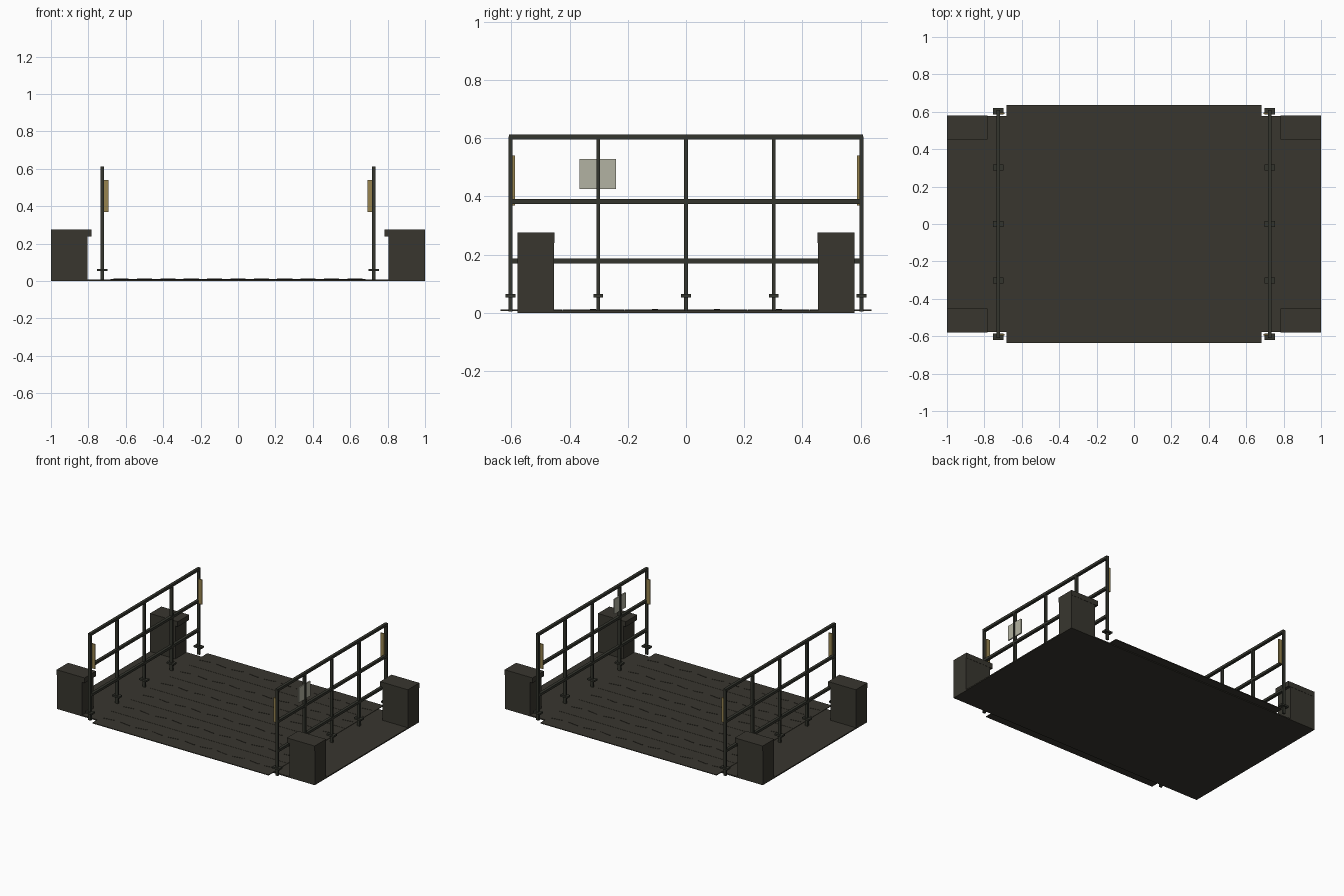
import bpy
import bmesh
from mathutils import Matrix, Vector

old = bpy.data.objects.get("Cube")
if old:
    bpy.data.objects.remove(old, do_unlink=True)


def material(name, rgb):
    m = bpy.data.materials.new(name)
    m.use_nodes = True
    color = (*rgb, 1)
    m.diffuse_color = color
    m.node_tree.nodes["Principled BSDF"].inputs["Base Color"].default_value = color
    return m


TIMBER = material("dark timber", (0.04, 0.037, 0.028))
METAL = material("dark olive metal", (0.034, 0.036, 0.027))
PALE = material("pale grey sign", (0.45, 0.45, 0.36))
AMBER = material("amber reflector", (0.31, 0.23, 0.08))


def boxes(name, mat, parts):
    """One object from boxes given as (centre, size, turn about z)."""
    bm = bmesh.new()
    for centre, size, turn in parts:
        matrix = (Matrix.Translation(centre) @ Matrix.Rotation(turn, 4, "Z")
                  @ Matrix.Diagonal(Vector((*size, 1))))
        bmesh.ops.create_cube(bm, size=1, matrix=matrix)
    mesh = bpy.data.meshes.new(name)
    bm.to_mesh(mesh)
    bm.free()
    mesh.materials.append(mat)
    obj = bpy.data.objects.new(name, mesh)
    bpy.context.collection.objects.link(obj)
    return obj


# Ground plate under everything
boxes("base_plate", TIMBER, [((0, 0, 0.004), (2, 1.156, 0.008), 0)])

# Six planks, each with a row of short raised treads
PLANKS = 6
STEP = 1.276 / PLANKS
rows = [(i - (PLANKS - 1) / 2) * STEP for i in range(PLANKS)]
boxes("deck_planks", TIMBER,
      [((0, y, 0.008), (1.366, STEP - 0.002, 0.005), 0) for y in rows])
boxes("deck_treads", TIMBER,
      [((k * 0.125, y, 0.011), (0.08, 0.008, 0.003), 0.15 if k % 2 else -0.15)
       for y in rows for k in range(-5, 6)])

# Corner pillars with caps that overhang inward
for side, sx in (("left", 1), ("right", -1)):
    for end, sy in (("front", -1), ("back", 1)):
        boxes(f"{end}_{side}_pillar", TIMBER,
              [((sx * 0.902, sy * 0.516, 0.122), (0.196, 0.124, 0.238), 0)])
        boxes(f"{end}_{side}_pillar_cap", TIMBER,
              [((sx * 0.892, sy * 0.516, 0.257), (0.216, 0.127, 0.036), 0)])

# Railings with five posts, foot brackets and three rails
POST_X = 0.726
POST_Y = [(i - 2) * 0.3015 for i in range(5)]
for side, sx in (("left", 1), ("right", -1)):
    x = sx * POST_X
    boxes(f"{side}_railing_posts", METAL,
          [((x, y, 0.305), (0.02, 0.013, 0.6), 0) for y in POST_Y])
    boxes(f"{side}_railing_brackets", METAL,
          [((x, y, 0.059), (0.056, 0.033, 0.012), 0) for y in POST_Y])
    boxes(f"{side}_railing_rails", METAL,
          [((x, 0, z), (0.02, 1.216, 0.017), 0) for z in (0.604, 0.383, 0.178)])
    boxes(f"{side}_railing_reflectors", AMBER,
          [((sx * 0.706, sy * 0.592, 0.454), (0.028, 0.009, 0.172), 0)
           for sy in (-1, 1)])

# Sign held by one post of the left railing
boxes("railing_sign", PALE, [((POST_X, -0.303, 0.477), (0.009, 0.126, 0.104), 0)])
